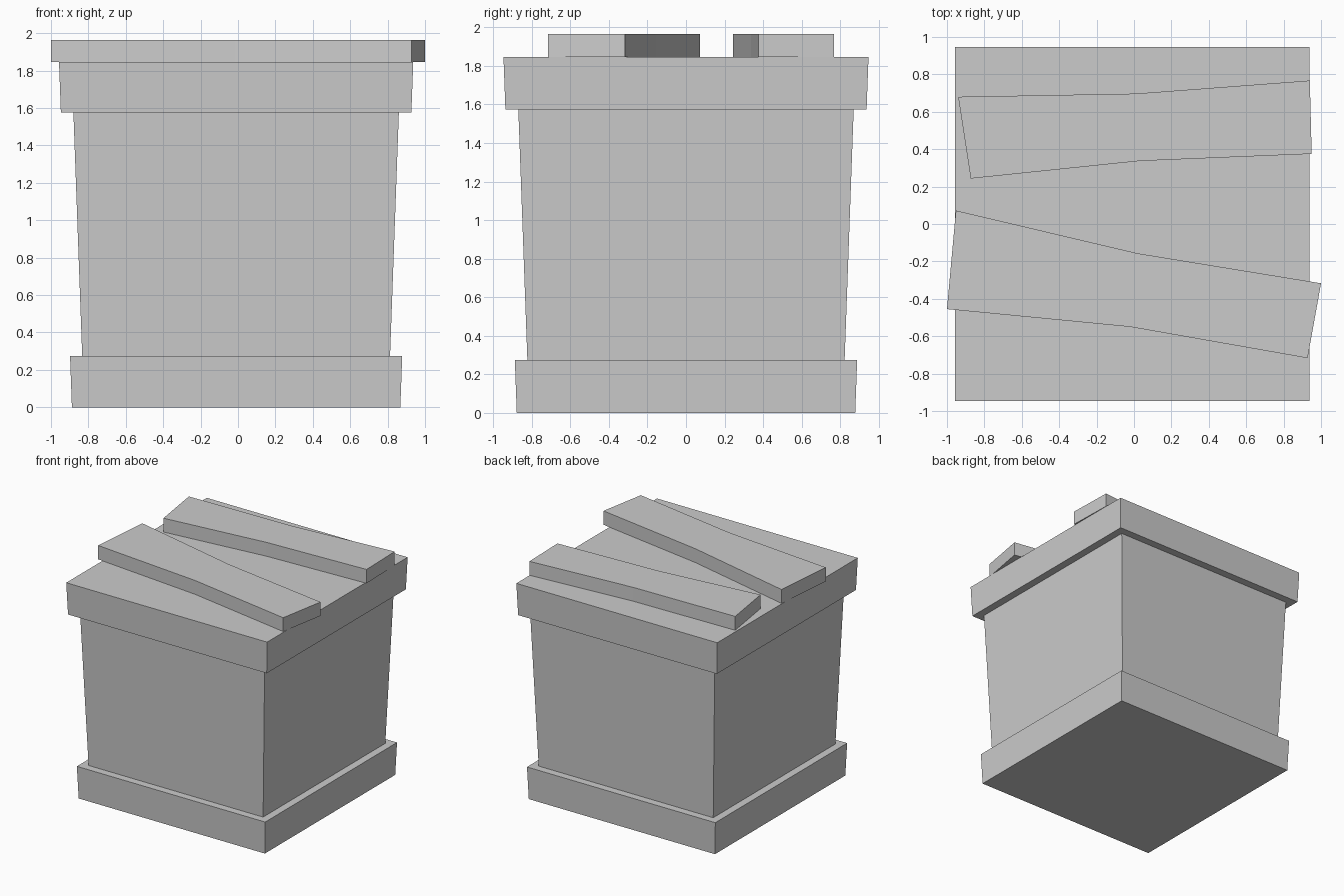
import bpy
import bmesh

cube = bpy.data.objects.get("Cube")
if cube:
    bpy.data.objects.remove(cube, do_unlink=True)

grey = bpy.data.materials.new("plain_grey")
grey.use_nodes = True
tone = (0.6, 0.6, 0.6, 1)
grey.diffuse_color = tone
grey.node_tree.nodes["Principled BSDF"].inputs["Base Color"].default_value = tone


def prism(name, lower, upper, z0, z1):
    """Closed solid between two matching outlines."""
    bm = bmesh.new()
    a = [bm.verts.new((x, y, z0)) for x, y in lower]
    b = [bm.verts.new((x, y, z1)) for x, y in upper]
    n = len(a)
    bm.faces.new(a[::-1])
    bm.faces.new(b)
    for i in range(n):
        j = (i + 1) % n
        bm.faces.new((a[i], a[j], b[j], b[i]))
    bmesh.ops.recalc_face_normals(bm, faces=bm.faces)
    mesh = bpy.data.meshes.new(name)
    bm.to_mesh(mesh)
    bm.free()
    mesh.materials.append(grey)
    obj = bpy.data.objects.new(name, mesh)
    bpy.context.collection.objects.link(obj)
    return obj


def square(half):
    cx = -0.01
    return [(cx + sx * half, sy * half) for sx, sy in ((-1, -1), (1, -1), (1, 1), (-1, 1))]


# Tapered crate: base band, body and rim band
for name, low, high, z0, z1 in (
    ("base_band", 0.878, 0.888, 0, 0.275),
    ("crate_body", 0.823, 0.87, 0.275, 1.575),
    ("rim_band", 0.937, 0.947, 1.575, 1.847),
):
    prism(name, square(low), square(high), z0, z1)

# Crooked lid planks, each with a slight bend in the middle
planks = {
    "front_plank": [(-1, -0.455), (-0.02, -0.55), (0.928, -0.717),
                    (1, -0.317), (0.02, -0.157), (-0.952, 0.072)],
    "rear_plank": [(-0.873, 0.243), (0.03, 0.337), (0.95, 0.375),
                   (0.94, 0.767), (0.01, 0.697), (-0.94, 0.68)],
}
for name, outline in planks.items():
    prism(name, outline, outline, 1.847, 1.965)
